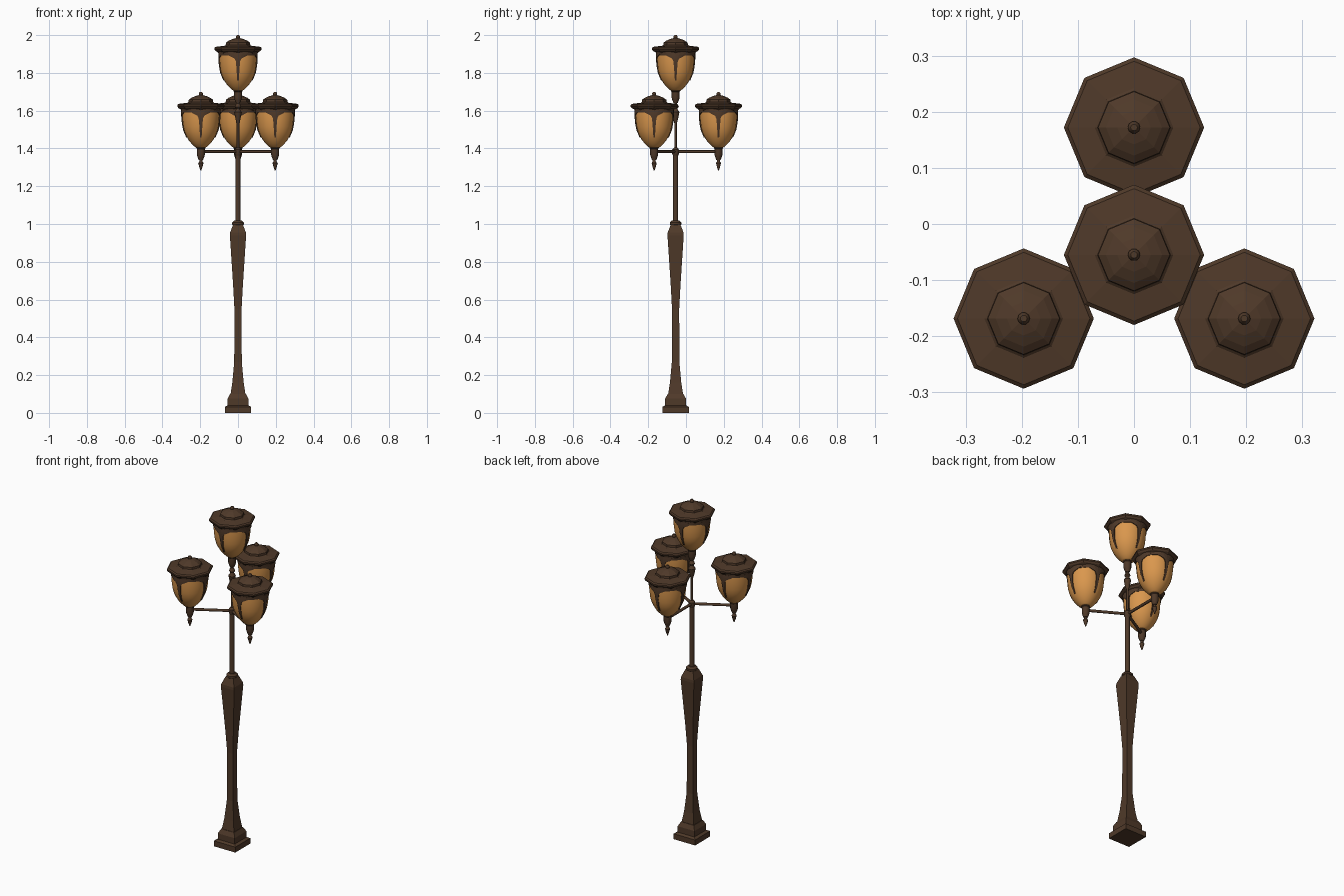
import bpy, bmesh, math
from mathutils import Vector

if "Cube" in bpy.data.objects:
    bpy.data.objects.remove(bpy.data.objects["Cube"])

CX, CY = 0.0, -0.055          # pole axis
ARM, DROP = 0.227, 0.302      # arm reach, height drop of the side lamps


def material(name, rgb):
    m = bpy.data.materials.new(name)
    m.diffuse_color = (*rgb, 1)
    m.use_nodes = True
    m.node_tree.nodes["Principled BSDF"].inputs["Base Color"].default_value = m.diffuse_color
    return m


bronze = material("dark_bronze", (0.078, 0.041, 0.022))
amber = material("amber_glass", (0.70, 0.31, 0.075))


def finish(bm, name, mat, smooth=None):
    bmesh.ops.recalc_face_normals(bm, faces=bm.faces[:])
    me = bpy.data.meshes.new(name)
    bm.to_mesh(me)
    bm.free()
    me.materials.append(mat)
    ob = bpy.data.objects.new(name, me)
    bpy.context.collection.objects.link(ob)
    if smooth:
        bpy.ops.object.select_all(action='DESELECT')
        ob.select_set(True)
        bpy.context.view_layer.objects.active = ob
        bpy.ops.object.shade_smooth_by_angle(angle=math.radians(smooth))
    return ob


def lathe(name, profile, sides, mat, at=(CX, CY, 0), turn=0.0, smooth=None, scale=1.0):
    """Capped solid of revolution from (radius, z) points."""
    bm = bmesh.new()
    rings = []
    for r, z in profile:
        rings.append([bm.verts.new((at[0] + scale * r * math.cos(turn + math.tau * i / sides),
                                    at[1] + scale * r * math.sin(turn + math.tau * i / sides),
                                    at[2] + z)) for i in range(sides)])
    for a, b in zip(rings, rings[1:]):
        for i in range(sides):
            j = (i + 1) % sides
            bm.faces.new((a[i], a[j], b[j], b[i]))
    bm.faces.new(rings[0])
    bm.faces.new(rings[-1])
    return finish(bm, name, mat, smooth)


def square(name, profile):
    """Square column; profile gives half widths."""
    return lathe(name, profile, 4, bronze, turn=math.pi / 4, scale=math.sqrt(2))


GLASS = [(0.022, 1.705), (0.034, 1.712), (0.050, 1.728), (0.064, 1.745), (0.077, 1.767),
         (0.087, 1.79), (0.094, 1.818), (0.098, 1.85), (0.100, 1.88), (0.100, 1.905)]


def glass_radius(z):
    for (r0, z0), (r1, z1) in zip(GLASS, GLASS[1:]):
        if z <= z1:
            return r0 + (r1 - r0) * (z - z0) / (z1 - z0)
    return GLASS[-1][0]


def ribs(name, at):
    """Four tapering straps that flare into arches under the brim."""
    levels = [(1.905, 0.74), (1.888, 0.42), (1.876, 0.18), (1.862, 0.115),
              (1.835, 0.09), (1.80, 0.07), (1.76, 0.05)]
    bm = bmesh.new()
    for k in range(4):
        rows = []
        for z, hw in levels:
            r = glass_radius(z) + 0.002
            row = []
            for c in range(7):
                a = k * math.pi / 2 + hw * (c - 3) / 3
                row.append(bm.verts.new((at[0] + r * math.cos(a), at[1] + r * math.sin(a), at[2] + z)))
            rows.append(row)
        for p, q in zip(rows, rows[1:]):
            for c in range(6):
                bm.faces.new((p[c], p[c + 1], q[c + 1], q[c]))
    ob = finish(bm, name, bronze)
    mod = ob.modifiers.new("thickness", 'SOLIDIFY')
    mod.thickness, mod.offset = 0.005, 0


def lantern(tag, at):
    # octagonal roof with brim and raised cap
    lathe(tag + "_roof", [(0.100, 1.902), (0.108, 1.910), (0.118, 1.915), (0.125, 1.924), (0.125, 1.932),
                          (0.118, 1.938), (0.070, 1.944), (0.065, 1.948), (0.064, 1.960), (0.050, 1.970),
                          (0.030, 1.979), (0.012, 1.984)], 8, bronze, at)
    lathe(tag + "_roof_knob", [(0.008, 1.980), (0.011, 1.987), (0.011, 1.994), (0.006, 2.0)],
          10, bronze, at, smooth=40)
    lathe(tag + "_collar", [(0.103, 1.892), (0.105, 1.914)], 24, bronze, at, smooth=40)
    lathe(tag + "_glass", GLASS, 24, amber, at, smooth=40)
    ribs(tag + "_ribs", at)
    # socket below the glass
    lathe(tag + "_socket", [(0.011, 1.640), (0.017, 1.655), (0.021, 1.668), (0.021, 1.700), (0.025, 1.704),
                            (0.025, 1.714)], 12, bronze, at, smooth=40)


# pedestal and tapered square shaft
square("base_plinth", [(0.070, 0.0), (0.070, 0.032), (0.055, 0.040), (0.055, 0.075), (0.042, 0.100)])
square("shaft", [(0.040, 0.095), (0.030, 0.16), (0.020, 0.27), (0.019, 0.55), (0.026, 0.68),
                 (0.043, 0.94), (0.042, 0.955), (0.025, 0.998)])

# round upper pole
lathe("pole_ring", [(0.022, 0.99), (0.031, 0.998), (0.031, 1.008), (0.020, 1.018)], 16, bronze, smooth=40)
lathe("upper_pole", [(0.014, 1.0), (0.013, 1.375)], 12, bronze, smooth=40)
lathe("arm_hub", [(0.013, 1.362), (0.018, 1.372), (0.018, 1.394), (0.008, 1.405)], 12, bronze, smooth=40)
lathe("thin_stem", [(0.007, 1.39), (0.007, 1.66)], 8, bronze, smooth=50)
lathe("stem_finial", [(0.007, 1.535), (0.013, 1.555), (0.020, 1.592), (0.012, 1.604), (0.010, 1.612),
                      (0.017, 1.620), (0.012, 1.632), (0.007, 1.638)], 12, bronze, smooth=40)

lantern("top_lamp", (CX, CY, 0))

# three arms with hanging-finial lanterns
for n in range(3):
    a = math.radians(90 + 120 * n)
    x, y = CX + ARM * math.cos(a), CY + ARM * math.sin(a)
    lantern(f"side_lamp_{n + 1}", (x, y, -DROP))
    lathe(f"drop_finial_{n + 1}", [(0.002, 1.283), (0.008, 1.300), (0.014, 1.322), (0.008, 1.332),
                                   (0.008, 1.340), (0.012, 1.350)], 10, bronze, (x, y, 0), smooth=40)
    bm = bmesh.new()
    bmesh.ops.create_cone(bm, cap_ends=True, segments=8, radius1=0.008, radius2=0.008, depth=ARM)
    arm = finish(bm, f"arm_{n + 1}", bronze, 50)
    arm.location = ((x + CX) / 2, (y + CY) / 2, 1.383)
    arm.rotation_euler = Vector((math.cos(a), math.sin(a), 0)).to_track_quat('Z', 'Y').to_euler()
